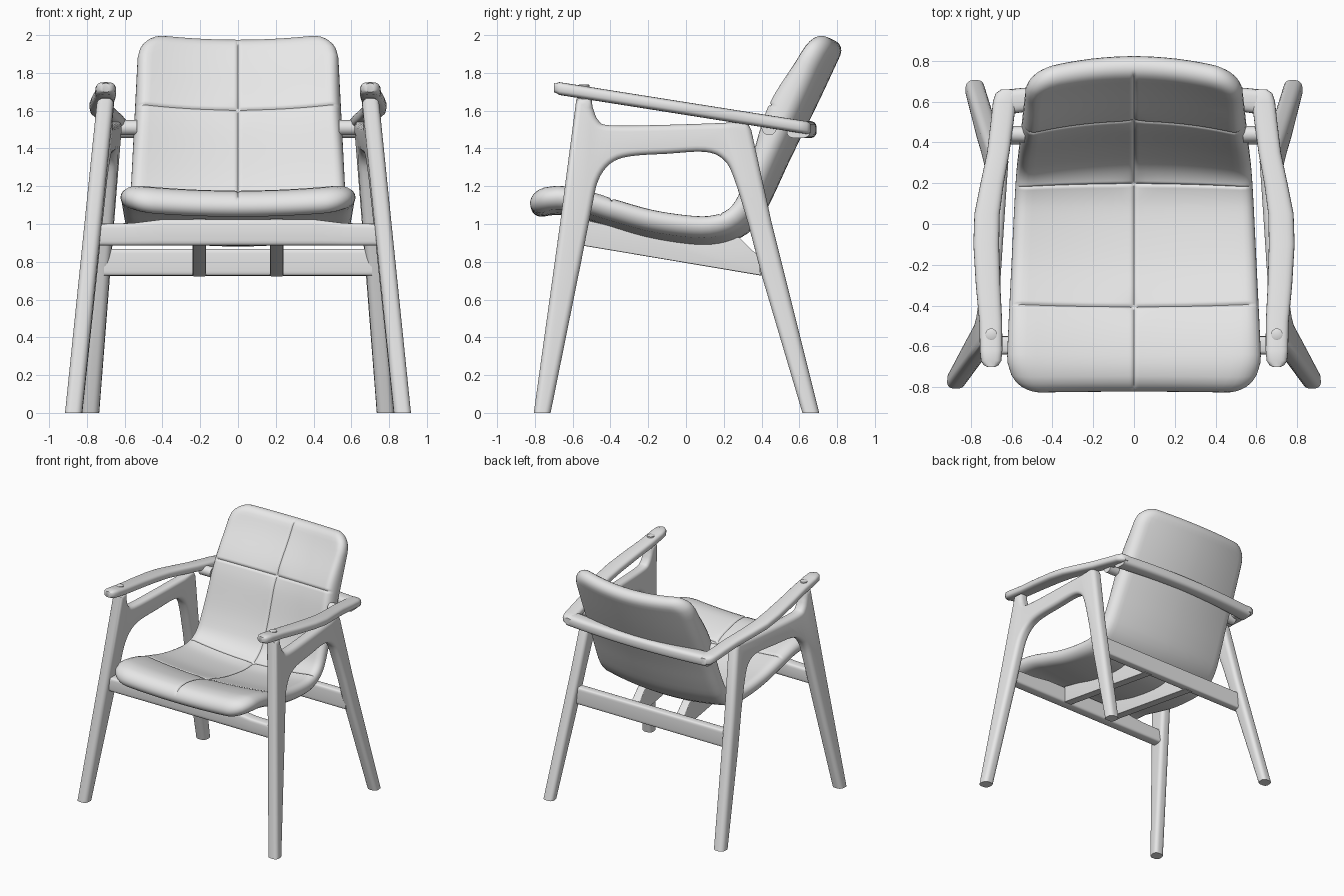
import bpy, bmesh, math
from mathutils import Vector

cube = bpy.data.objects.get("Cube")
if cube:
    bpy.data.objects.remove(cube, do_unlink=True)

grey = bpy.data.materials.new("light_grey")
grey.use_nodes = True
grey.diffuse_color = (0.8, 0.8, 0.8, 1)
grey.node_tree.nodes["Principled BSDF"].inputs["Base Color"].default_value = (0.8, 0.8, 0.8, 1)


def finish(bm, name, angle=40):
    bmesh.ops.recalc_face_normals(bm, faces=bm.faces)
    mesh = bpy.data.meshes.new(name)
    bm.to_mesh(mesh)
    bm.free()
    mesh.materials.append(grey)
    ob = bpy.data.objects.new(name, mesh)
    bpy.context.collection.objects.link(ob)
    bpy.ops.object.select_all(action='DESELECT')
    ob.select_set(True)
    bpy.context.view_layer.objects.active = ob
    bpy.ops.object.shade_smooth_by_angle(angle=math.radians(angle))


def spline(points, steps):
    """Smooth curve through 2D points."""
    p = [Vector(q) for q in points]
    p = [2 * p[0] - p[1]] + p + [2 * p[-1] - p[-2]]
    out = []
    for a, b, c, d in zip(p, p[1:], p[2:], p[3:]):
        for i in range(steps):
            t = i / steps
            out.append(0.5 * (2 * b + (c - a) * t + (2 * a - 5 * b + 4 * c - d) * t * t
                              + (3 * b - a - 3 * c + d) * t ** 3))
    return out + [p[-2]]


def slab(name, outline, place, half, bevel):
    """Thick plate from a side outline with rounded rims, trimmed at the floor."""
    bm = bmesh.new()
    caps = [bm.faces.new([bm.verts.new((place(y, z) + s * half, y, z)) for y, z in outline])
            for s in (-1, 1)]
    a, b = [list(f.verts) for f in caps]
    for i in range(len(a)):
        j = (i + 1) % len(a)
        bm.faces.new((a[i], a[j], b[j], b[i]))
    bmesh.ops.recalc_face_normals(bm, faces=bm.faces)
    rims = [e for f in caps for e in f.edges]
    bmesh.ops.bevel(bm, geom=rims, offset=bevel, segments=5, profile=0.5,
                    affect='EDGES', clamp_overlap=False)
    bmesh.ops.bisect_plane(bm, geom=bm.verts[:] + bm.edges[:] + bm.faces[:],
                           plane_co=(0, 0, 0), plane_no=(0, 0, 1), clear_inner=True)
    bmesh.ops.holes_fill(bm, edges=[e for e in bm.edges if e.is_boundary])
    finish(bm, name)


def loft(name, stations, u, v, power=3.0, sides=24):
    """Skin rounded sections given as (centre, half size u, half size v)."""
    bm = bmesh.new()
    rings = []
    for centre, hu, hv in stations:
        ring = []
        for k in range(sides):
            c, s = (f(2 * math.pi * k / sides) for f in (math.cos, math.sin))
            a = math.copysign(abs(c) ** (2 / power), c) * hu
            b = math.copysign(abs(s) ** (2 / power), s) * hv
            ring.append(bm.verts.new(Vector(centre) + Vector(u) * a + Vector(v) * b))
        rings.append(ring)
    for p, q in zip(rings, rings[1:]):
        for k in range(sides):
            n = (k + 1) % sides
            bm.faces.new((p[k], p[n], q[n], q[k]))
    bm.faces.new(rings[0])
    bm.faces.new(rings[-1])
    finish(bm, name)


X, Y, Z = (1, 0, 0), (0, 1, 0), (0, 0, 1)

# Padded shell: seat and back in one sweep
path = spline([(-.82, 1.08), (-.7, 1.105), (-.55, 1.087), (-.4, 1.04), (-.2, .98), (0, .945),
               (.14, .94), (.26, .975), (.345, 1.05), (.41, 1.17), (.5, 1.365), (.655, 1.68),
               (.79, 1.97)], 16)
dist = [0]
for a, b in zip(path, path[1:]):
    dist.append(dist[-1] + (b - a).length)
LEN, THICK = dist[-1], 0.057


def on_path(s):
    i = next((k for k in range(1, len(dist) - 1) if dist[k] >= s), len(dist) - 1)
    a, b = path[i - 1], path[i]
    t = (b - a).normalized()
    lo, hi = path[max(i - 3, 0)], path[min(i + 2, len(path) - 1)]
    n = (hi - lo).normalized()
    return a + t * (s - dist[i - 1]), Vector((-n.y, n.x))


def seam_at(test):
    return next(d for p, d in zip(path, dist) if test(p))


def bump(distance, spread):
    return math.exp(-(distance / spread) ** 2)


seams = [seam_at(lambda p: p.x > -.425), seam_at(lambda p: p.x > .21),
         seam_at(lambda p: p.y > 1.54)]
fine = (-.024, -.016, -.008, 0, .008, .016, .024)
ends = (0, .002, .008, .018, .034, .06, .09, .14)
rows = {s for e in ends for s in (e, LEN - e)} | {s + f for s in seams for f in fine}
for i in range(4, 48):
    s = LEN * i / 51
    if min(abs(s - r) for r in rows) > .015:
        rows.add(s)
rows = sorted(rows)
half_cols = [.014, .028, .045, .1, .2, .32, .44, .56, .67, .77, .85, .9, .94, .97, .987, .997, 1]
cols = [-c for c in reversed(half_cols)] + [0] + half_cols


def shell_point(s, c, side):
    width = .63 - .105 * s / LEN
    radius = .18 if s < LEN / 2 else .14
    end = min(s, LEN - s)
    cut = radius - math.sqrt(radius ** 2 - (radius - end) ** 2) if end < radius else 0
    x = c * (width - cut)
    # distance inside the rounded outline sets the pad thickness
    qx, qy = abs(x) - width + radius, radius - end
    d = radius - (math.hypot(max(qx, 0), max(qy, 0)) + min(max(qx, qy), 0))
    thick, rim = THICK, .06
    if side > 0:  # fuller padding at the front lip and the middle of the back
        thick += .053 * bump(s - seams[2], .27) + .02 * bump(s, .25)
        rim += .05 * bump(s, .35)
    k = 1 - min(max(d, 0) / rim, 1)
    off = side * thick * math.sqrt(max(0, 1 - k * k))
    if side > 0 and d > .02:
        groove = min([abs(x)] + [abs(s - m) for m in seams])
        button = min(math.hypot(x, s - m) for m in seams)
        off -= .01 * bump(groove, .007) + .008 * bump(button, .04)
    off += (.034 + .054 * s / LEN) * (x / width) ** 2
    p, n = on_path(s)
    p = p + n * off
    return (x, p.x, p.y)


bm = bmesh.new()
for side in (1, -1):
    grid = [[bm.verts.new(shell_point(s, c, side)) for c in cols] for s in rows]
    for g, h in zip(grid, grid[1:]):
        for i in range(len(cols) - 1):
            bm.faces.new((g[i], g[i + 1], h[i + 1], h[i]))
bmesh.ops.remove_doubles(bm, verts=bm.verts, dist=.0005)
finish(bm, "padded_seat_and_back", 60)

# Side frames: both legs and the arch in one outline
outer = [(-.817, -.08), (-.667, 1.0), (-.58, 1.665), (-.5, 1.665)]
shoulder = spline([(-.495, 1.62), (-.465, 1.55), (-.4, 1.522), (-.1, 1.525), (.2, 1.535)], 4)
rear = [(.32, 1.545), (.345, 1.5), (.455, 1.0), (.725, -.08), (.64, -.08), (.4, .73)]
arch = spline([(.33, 1.0), (.255, 1.24), (.2, 1.34), (.1, 1.382), (-.1, 1.372), (-.3, 1.358),
               (-.4, 1.32), (-.465, 1.23), (-.5, 1.08), (-.555, .8)], 4)
frame = outer + [tuple(p) for p in shoulder] + rear + [tuple(p) for p in arch] + [(-.733, -.08)]

for side, label in ((1, "left"), (-1, "right")):
    slab(label + "_side_frame", frame,
         lambda y, z: side * (.822 - .063 * y - .094 * z), .045, .032)

    # Armrest sloping down to the back
    arm = [(-.7, .7, .02), (-.692, .7, .036), (-.67, .7, .05), (-.62, .7, .055), (-.48, .702, .056),
           (-.3, .715, .06), (-.1, .724, .063), (.05, .72, .062), (.2, .695, .057), (.35, .665, .055),
           (.5, .646, .056), (.6, .634, .057), (.64, .628, .05), (.66, .62, .03)]
    loft(label + "_armrest",
         [((side * x, y, 1.611 - .158 * y), w, .034 if w > .04 else .024) for y, x, w in arm], X, Z, 3)

    # Round peg on the armrest and rod holding the back
    loft(label + "_peg", [((side * .7, -.54, z), r, r) for z, r in
                          ((1.66, .028), (1.736, .028), (1.739, .022))], X, Y, 2)
    loft(label + "_back_rod", [((side * x, .44, 1.51), .04, .04) for x in (.535, .64)], Y, Z, 2)

    # Lengthwise bearer below the seat
    bearer = [(-.56, .888), (.42, .723), (.42, .81), (.35, .86), (.28, .93), (.2, .92), (.05, .9),
              (-.1, .92), (-.3, .965), (-.56, 1.03)]
    slab(label + "_seat_bearer", bearer, lambda y, z: side * .205, .035, .006)

# Curved rail behind the back
loft("back_rail", [((x, .64 - .11 * x * x, 1.5), .052 + .025 * x * x, .046)
                   for x in [.64 * i / 10 for i in range(-10, 11)]], Y, Z, 3)

# Crossbars
front = [(-.74, .058), (-.56, .06), (-.4, .07), (.4, .07), (.56, .06), (.74, .058)]
loft("front_crossbar", [((x, -.595, .885 + h), .045, h) for x, h in front], Y, Z, 5)
loft("rear_crossbar", [((x, .425, .797), .036, .071) for x in (-.71, .71)], Y, Z, 6)
